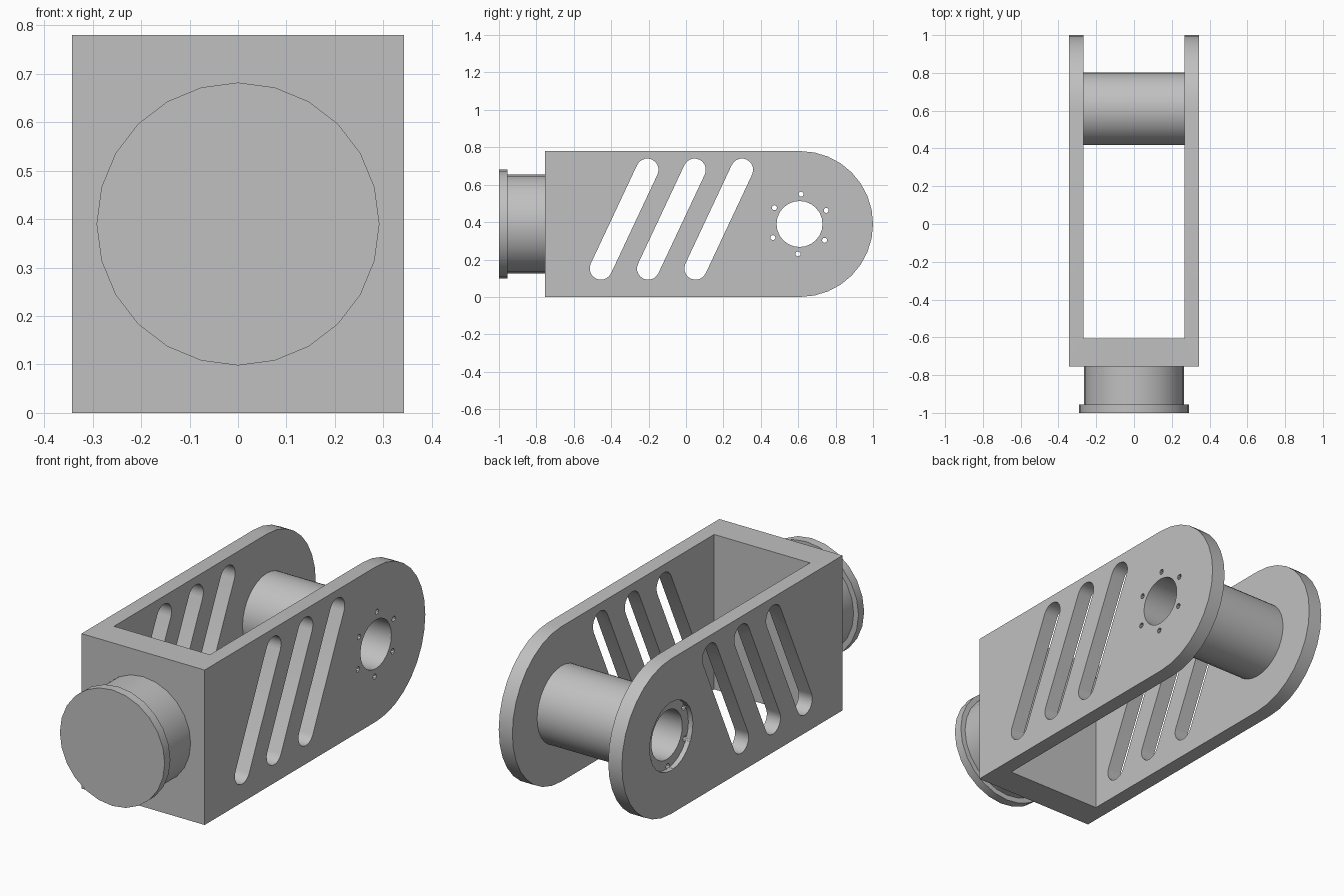
import bpy, bmesh
from math import sin, cos, pi, radians, atan2
from mathutils import Matrix

cube = bpy.data.objects.get("Cube")
if cube:
    bpy.data.objects.remove(cube, do_unlink=True)

grey = bpy.data.materials.new("plain grey")
grey.use_nodes = True
colour = (0.53, 0.53, 0.53, 1)
grey.diffuse_color = colour
grey.node_tree.nodes["Principled BSDF"].inputs["Base Color"].default_value = colour

HALF_W, INNER_W = 0.343, 0.267      # fork outer and inner half widths
MID_Z, PIVOT_Y = 0.39, 0.61         # axis height and pivot position
FRONT_Y = -0.755


def add_object(name, bm):
    bmesh.ops.recalc_face_normals(bm, faces=bm.faces)
    mesh = bpy.data.meshes.new(name)
    bm.to_mesh(mesh)
    bm.free()
    mesh.materials.append(grey)
    obj = bpy.data.objects.new(name, mesh)
    bpy.context.collection.objects.link(obj)
    return obj


def prism(name, profile, x0, x1):
    """Extrude a (y, z) outline along x."""
    bm = bmesh.new()
    face = bm.faces.new([bm.verts.new((x0, y, z)) for y, z in profile])
    ext = bmesh.ops.extrude_face_region(bm, geom=[face])
    verts = [v for v in ext["geom"] if isinstance(v, bmesh.types.BMVert)]
    bmesh.ops.translate(bm, verts=verts, vec=(x1 - x0, 0, 0))
    return add_object(name, bm)


def arc(y, z, r, start, sweep, n):
    return [(y + r * cos(start + sweep * i / n), z + r * sin(start + sweep * i / n))
            for i in range(n + 1)]


def disc(y, z, r, n):
    return arc(y, z, r, pi / 2, 2 * pi, n)[:-1]


def boolean(obj, tool, operation):
    mod = obj.modifiers.new("cut", "BOOLEAN")
    mod.operation, mod.solver, mod.object = operation, "EXACT", tool
    bpy.context.view_layer.objects.active = obj
    bpy.ops.object.modifier_apply(modifier=mod.name)
    bpy.data.objects.remove(tool, do_unlink=True)


def smooth(obj):
    bpy.ops.object.select_all(action="DESELECT")
    obj.select_set(True)
    bpy.context.view_layer.objects.active = obj
    bpy.ops.object.shade_smooth_by_angle(angle=radians(30))


# Fork body: rounded bar hollowed into two arms joined by a front wall
outline = [(FRONT_Y, 2 * MID_Z), (FRONT_Y, 0)] + arc(PIVOT_Y, MID_Z, MID_Z, -pi / 2, pi, 16)
fork = prism("fork_body", outline, -HALF_W, HALF_W)
pocket = [(-0.605, -0.1), (1.1, -0.1), (1.1, 0.9), (-0.605, 0.9)]
boolean(fork, prism("pocket_cutter", pocket, -INNER_W, INNER_W), "DIFFERENCE")

# Barrel between the arms
barrel = prism("barrel", disc(PIVOT_Y, MID_Z, 0.193, 32), -INNER_W - 0.02, INNER_W + 0.02)
boolean(fork, barrel, "UNION")

# Slanted slots through both arms
for i in range(3):
    y0, z0, y1, z1, r = -0.455 + 0.253 * i, 0.152, -0.207 + 0.253 * i, 0.68, 0.06
    tilt = atan2(z1 - z0, y1 - y0)
    slot = arc(y1, z1, r, tilt - pi / 2, pi, 10) + arc(y0, z0, r, tilt + pi / 2, pi, 10)
    boolean(fork, prism("slot_cutter", slot, -0.5, 0.5), "DIFFERENCE")

# Pivot bore, shallow recess on one arm, and the ring of screw holes
boolean(fork, prism("bore_cutter", disc(PIVOT_Y - 0.003, MID_Z, 0.123, 24), -0.5, 0.5), "DIFFERENCE")
boolean(fork, prism("recess_cutter", disc(PIVOT_Y - 0.003, MID_Z, 0.172, 24), -0.5, -HALF_W + 0.025), "DIFFERENCE")
for k in range(6):
    a = radians(87 + 60 * k)
    hole = disc(PIVOT_Y - 0.003 + 0.16 * cos(a), MID_Z + 0.16 * sin(a), 0.0135, 10)
    boolean(fork, prism("screw_cutter", hole, -0.5, 0.5), "DIFFERENCE")
smooth(fork)


# Round neck and end flange on the front wall
def front_cylinder(name, r, y0, y1):
    bm = bmesh.new()
    place = (Matrix.Translation((0, (y0 + y1) / 2, MID_Z)) @ Matrix.Rotation(pi / 2, 4, "X"))
    bmesh.ops.create_cone(bm, cap_ends=True, segments=24, radius1=r, radius2=r,
                          depth=y1 - y0, matrix=place)
    smooth(add_object(name, bm))


front_cylinder("neck", 0.265, -0.955, FRONT_Y)
front_cylinder("end_flange", 0.292, -1.0, -0.955)
